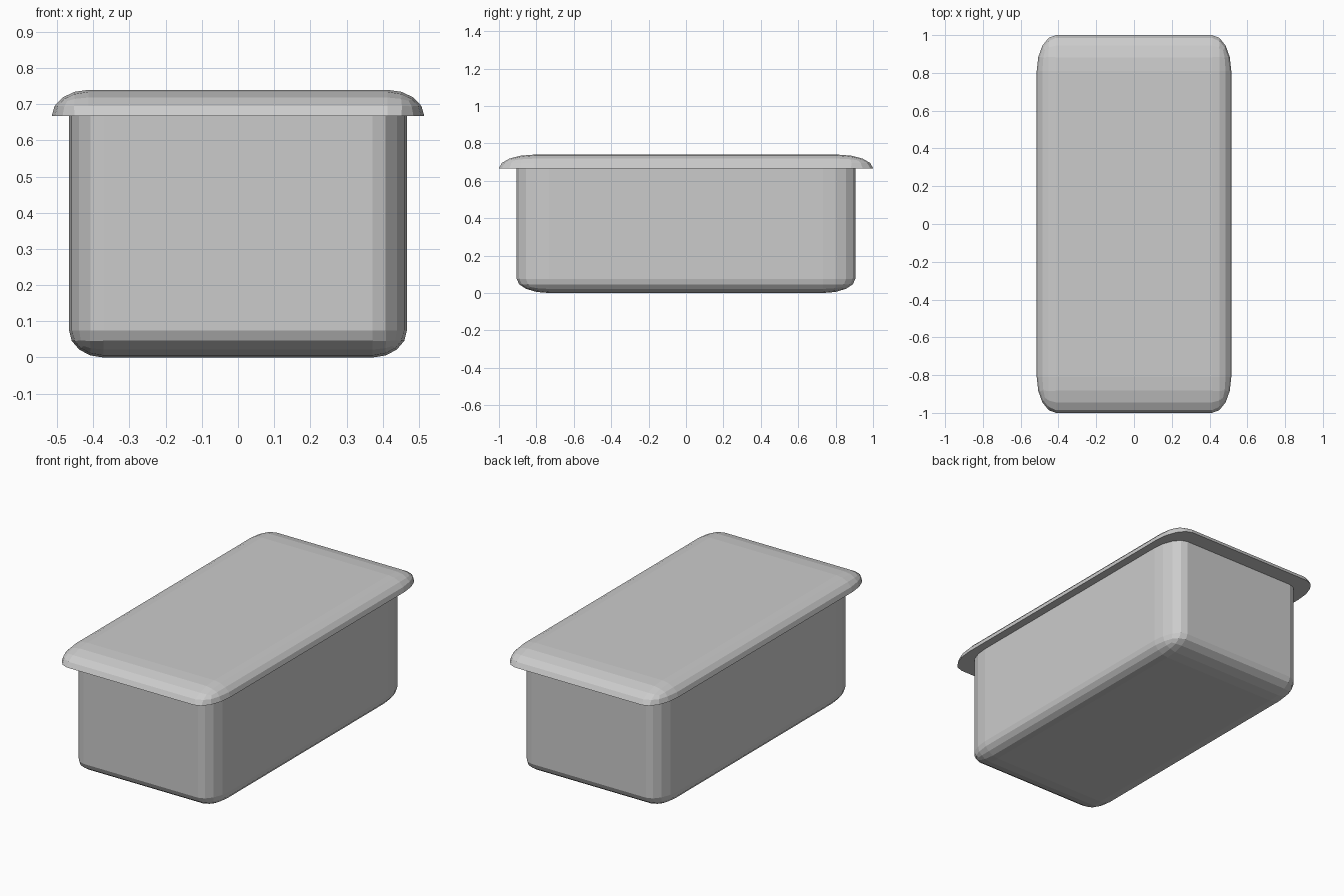
import bpy, bmesh
from mathutils import Vector

if "Cube" in bpy.data.objects:
    bpy.data.objects.remove(bpy.data.objects["Cube"])


def rounded_half(name, half_x, half_y, radii, z0, z1, keep_top):
    """Stretched rounded box, cut flat at its open end and capped."""
    rx, ry, rz = radii
    bm = bmesh.new()
    bmesh.ops.create_cube(bm, size=2)
    # Box in units of the bevel radius, twice as tall so one end can be cut off
    height = z1 - z0
    bmesh.ops.scale(bm, vec=(half_x / rx, half_y / ry, (height + 2 * rz) / rz), verts=bm.verts)
    bmesh.ops.bevel(bm, geom=bm.edges[:], offset=1.0, offset_type='OFFSET',
                    segments=4, profile=0.5, affect='EDGES')
    # Non-uniform stretch gives the elliptical edges
    bmesh.ops.scale(bm, vec=(rx, ry, rz), verts=bm.verts)
    top = height + 2 * rz
    shift = z1 - top if keep_top else z0 + top
    bmesh.ops.translate(bm, vec=(0, 0, shift), verts=bm.verts)
    cut = z0 if keep_top else z1
    res = bmesh.ops.bisect_plane(bm, geom=bm.verts[:] + bm.edges[:] + bm.faces[:],
                                 plane_co=Vector((0, 0, cut)), plane_no=Vector((0, 0, 1)),
                                 clear_inner=keep_top, clear_outer=not keep_top)
    rim = [e for e in bm.edges if e.is_boundary]
    bmesh.ops.contextual_create(bm, geom=rim)
    bmesh.ops.recalc_face_normals(bm, faces=bm.faces[:])
    mesh = bpy.data.meshes.new(name)
    bm.to_mesh(mesh)
    bm.free()
    obj = bpy.data.objects.new(name, mesh)
    bpy.context.collection.objects.link(obj)
    return obj


# Container with rounded bottom and corners
rounded_half("container_body", 0.467, 0.905, (0.095, 0.172, 0.075), 0.0, 0.675, False)
# Overhanging domed-edge lid with flat underside
rounded_half("lid", 0.515, 1.0, (0.102, 0.19, 0.073), 0.667, 0.74, True)
